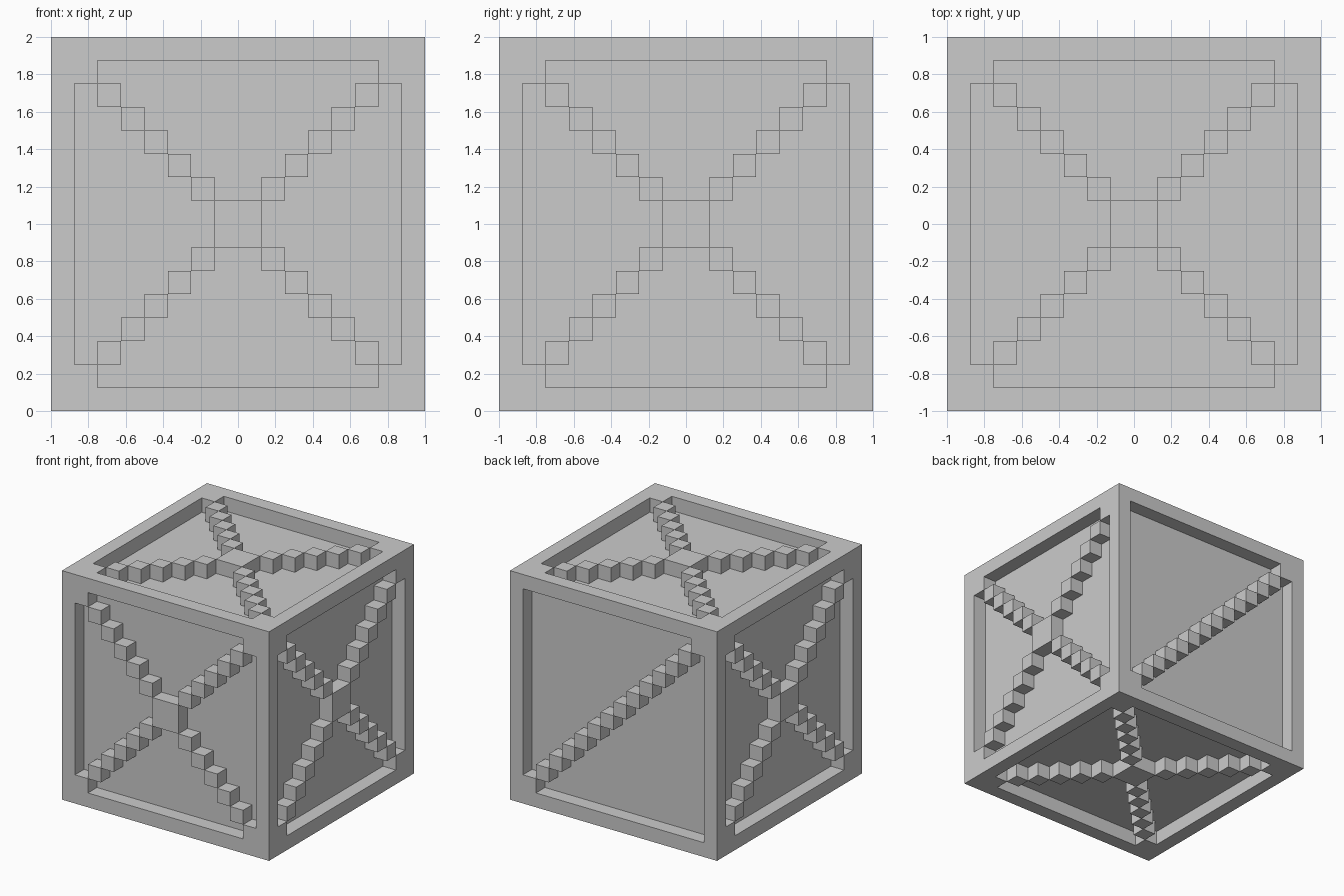
import bpy
import bmesh
from math import pi
from mathutils import Matrix, Vector

old = bpy.data.objects.get("Cube")
if old:
    bpy.data.objects.remove(old, do_unlink=True)

STEP = 0.125            # width of one block
FLOOR = 1 - STEP        # distance of a sunken panel from the crate's centre
LIFT = Matrix.Translation((0, 0, 1))

grey = bpy.data.materials.new("plain grey")
grey.use_nodes = True
grey.diffuse_color = (0.6, 0.6, 0.6, 1)
grey.node_tree.nodes["Principled BSDF"].inputs["Base Color"].default_value = (0.6, 0.6, 0.6, 1)


def finish(name, bm, matrix):
    """Turn a bmesh into a named grey object."""
    bm.transform(LIFT @ matrix)
    mesh = bpy.data.meshes.new(name)
    bm.to_mesh(mesh)
    bm.free()
    mesh.materials.append(grey)
    obj = bpy.data.objects.new(name, mesh)
    bpy.context.collection.objects.link(obj)
    return obj


def add_block(bm, x, y, width):
    """Add a block standing on the panel, flush with the frame."""
    place = Matrix.Translation((x, y, 1 - STEP / 2)) @ Matrix.Diagonal((width, width, STEP, 1))
    bmesh.ops.create_cube(bm, size=1, matrix=place)


# Crate body: a cube with a sunken panel in each side
body = bmesh.new()
bmesh.ops.create_cube(body, size=2)
panels = body.faces[:]
bmesh.ops.inset_individual(body, faces=panels, thickness=STEP, use_even_offset=True)
bmesh.ops.inset_individual(body, faces=panels, thickness=0, depth=-STEP)
finish("crate_body", body, Matrix.Identity(4))


def brace(name, rotation, crossed=True):
    """Stepped diagonal brace, or two crossing at a square hub."""
    bm = bmesh.new()
    for i in range(14):
        p = (i - 6.5) * STEP
        if not crossed:
            add_block(bm, p, p, STEP)
        elif abs(p) > STEP:
            add_block(bm, p, p, STEP)
            add_block(bm, p, -p, STEP)
    if crossed:
        add_block(bm, 0, 0, 2 * STEP)
    # Remove faces buried against the panel or the frame
    buried = [f for f in bm.faces
              if any(abs(abs(c) - FLOOR) < 1e-4 for c in f.calc_center_median())]
    bmesh.ops.delete(bm, geom=buried, context='FACES')
    finish(name, bm, rotation)


brace("top_brace", Matrix.Identity(4))
brace("bottom_brace", Matrix.Rotation(pi, 4, 'X'))
brace("front_brace", Matrix.Rotation(pi / 2, 4, 'X'))
brace("left_brace", Matrix.Rotation(pi / 2, 4, 'Y'))
brace("right_brace", Matrix.Rotation(-pi / 2, 4, 'Y'))
brace("back_brace", Matrix.Rotation(-pi / 2, 4, 'X'), crossed=False)
